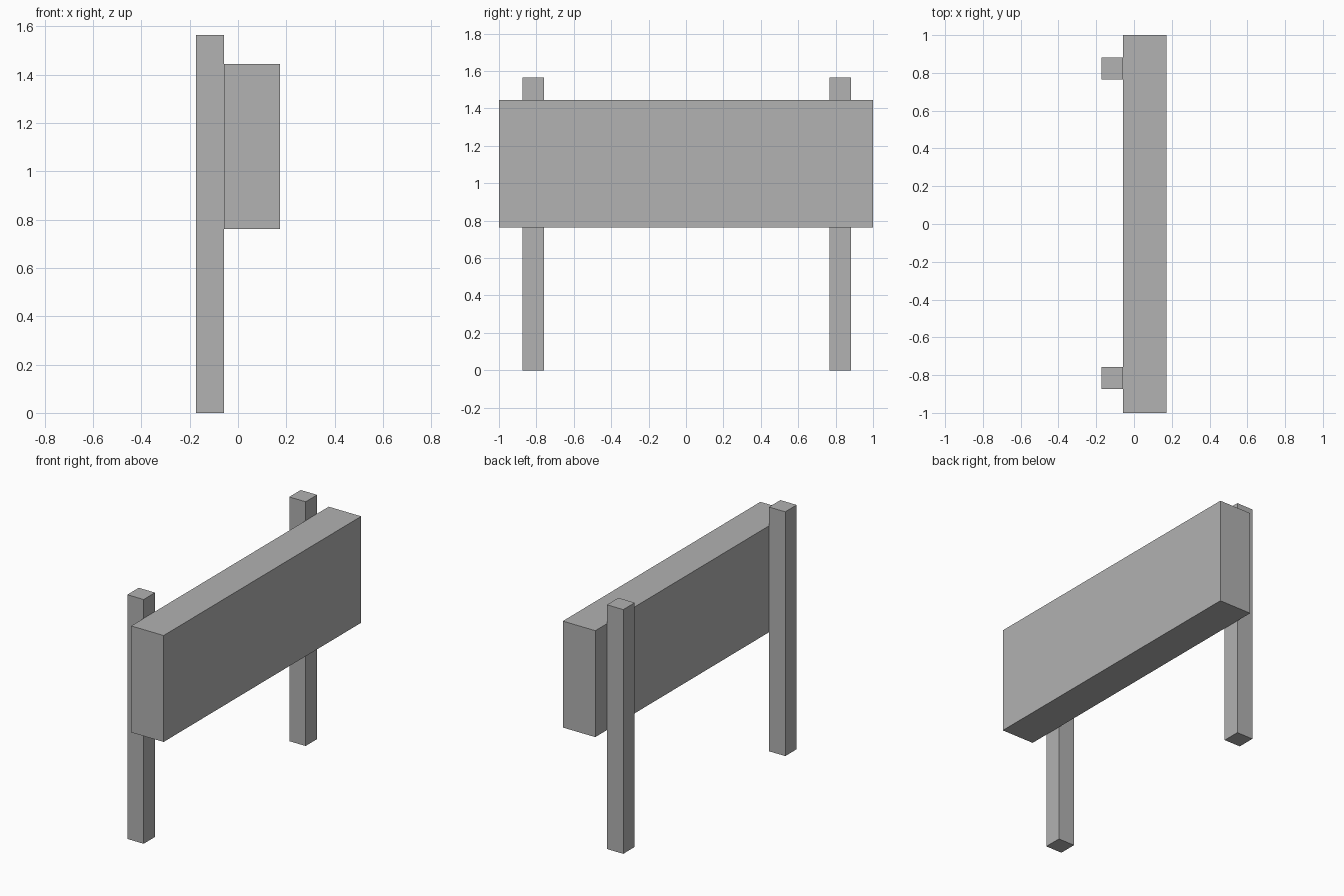
import bpy

cube = bpy.data.objects.get("Cube")
if cube:
    bpy.data.objects.remove(cube, do_unlink=True)

# One plain grey for the whole sign
GREY = (0.445, 0.445, 0.445, 1.0)
grey = bpy.data.materials.new("plain_grey")
grey.use_nodes = True
grey.diffuse_color = GREY
grey.node_tree.nodes["Principled BSDF"].inputs["Base Color"].default_value = GREY


def box(name, low, high):
    """Add a flat-faced box between two opposite corners."""
    centre = [(a + b) / 2 for a, b in zip(low, high)]
    bpy.ops.mesh.primitive_cube_add(size=1, location=centre)
    obj = bpy.context.object
    obj.name = name
    obj.scale = [b - a for a, b in zip(low, high)]
    bpy.ops.object.transform_apply(location=False, rotation=False, scale=True)
    obj.data.materials.append(grey)
    return obj


BACK, JOINT, FACE = -0.173, -0.057, 0.173
POST_HALF = 0.058

# Thick sign board
box("sign_board", (JOINT, -1, 0.762), (FACE, 1, 1.444))

# Two square posts against the back of the board
for name, y in (("front_post", -0.816), ("back_post", 0.824)):
    box(name, (BACK, y - POST_HALF, 0), (JOINT, y + POST_HALF, 1.565))
